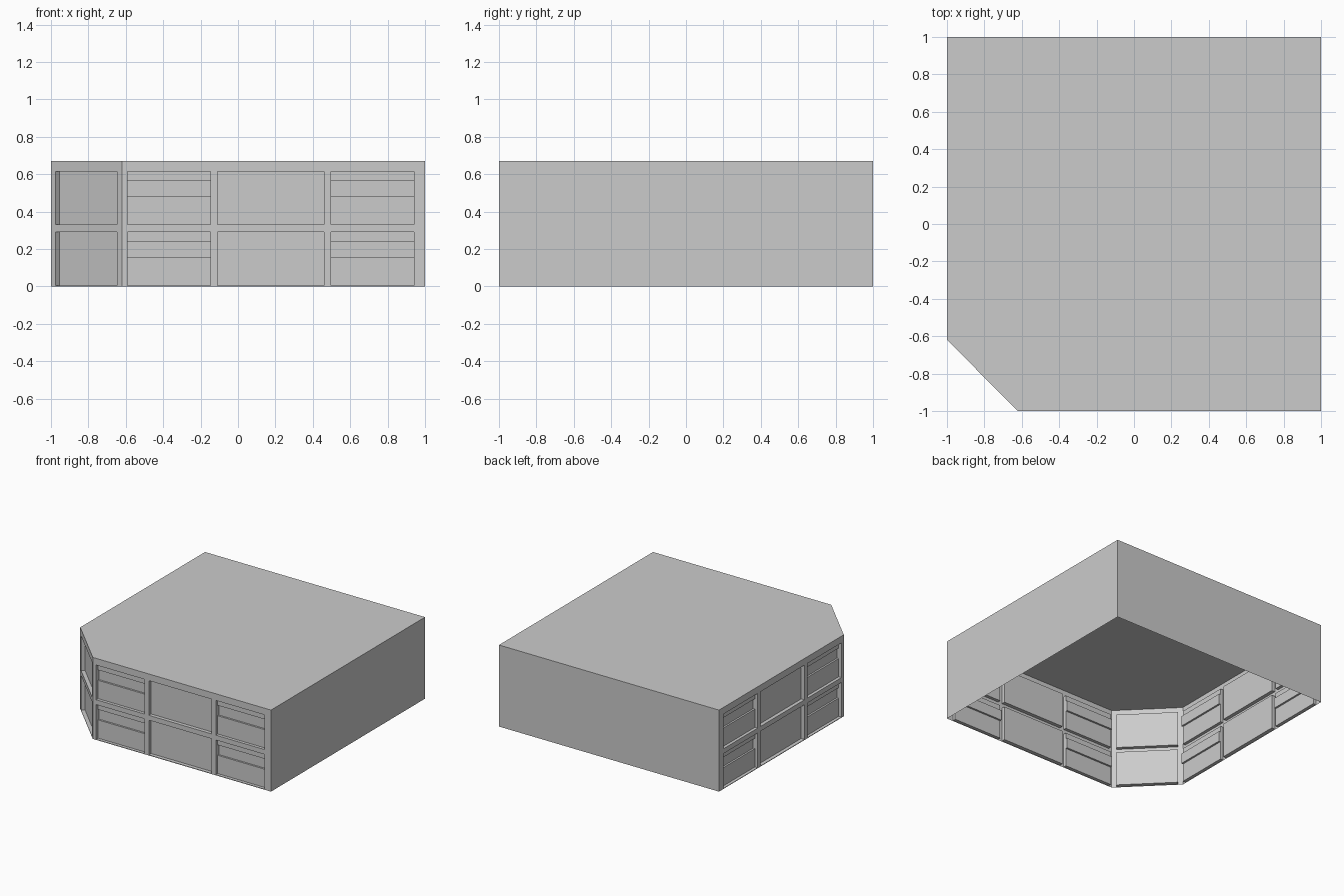
import bpy
import bmesh
from mathutils import Vector

cube = bpy.data.objects.get("Cube")
if cube:
    bpy.data.objects.remove(cube, do_unlink=True)

H = 0.67          # building height
CUT = -0.62       # where the chamfered corner starts
LOW, HIGH = 0.005, 0.33   # sill heights of the two floors
MAIN, SIDE, SLOT = 0.03, 0.025, 0.04   # recess depths

grey = bpy.data.materials.new("light_grey")
grey.use_nodes = True
colour = (0.6, 0.6, 0.6, 1)
grey.diffuse_color = colour
grey.node_tree.nodes["Principled BSDF"].inputs["Base Color"].default_value = colour


def make_object(name, quads):
    bm = bmesh.new()
    for points in quads:
        bm.faces.new([bm.verts.new(p) for p in points])
    bmesh.ops.remove_doubles(bm, verts=bm.verts, dist=0.0005)
    mesh = bpy.data.meshes.new(name)
    bm.to_mesh(mesh)
    bm.free()
    mesh.materials.append(grey)
    obj = bpy.data.objects.new(name, mesh)
    bpy.context.collection.objects.link(obj)


def window_panels(columns):
    """Recessed rectangles (s0, s1, z0, z1, depth) on both floors."""
    panels = []
    for sill in (LOW, HIGH):
        for s0, s1, slotted in columns:
            panels.append((s0, s1, sill, sill + 0.285, SIDE if slotted else MAIN))
            if slotted:
                panels.append((s0, s1, sill + 0.15, sill + 0.235, SLOT))
    return panels


def recessed_wall(name, start, end, columns):
    """Wall skin split on a grid, with cells pushed inward and reveals between."""
    start, end = Vector((*start, 0)), Vector((*end, 0))
    along = (end - start).normalized()
    inward = Vector((-along.y, along.x, 0))
    panels = window_panels(columns)
    ss = sorted({0, (end - start).length, *(v for p in panels for v in p[:2])})
    zs = sorted({0, H, *(round(v, 4) for p in panels for v in p[2:4])})

    def point(s, d, z):
        return start + along * s + inward * d + Vector((0, 0, z))

    def depth(i, j):
        s, z = (ss[i] + ss[i + 1]) / 2, (zs[j] + zs[j + 1]) / 2
        return max([p[4] for p in panels if p[0] < s < p[1] and p[2] < z < p[3]],
                   default=0)

    quads = []
    for i in range(len(ss) - 1):
        for j in range(len(zs) - 1):
            s0, s1, z0, z1 = ss[i], ss[i + 1], zs[j], zs[j + 1]
            d = depth(i, j)
            quads.append([point(s0, d, z0), point(s1, d, z0),
                          point(s1, d, z1), point(s0, d, z1)])
            if i and depth(i - 1, j) != d:      # upright reveal
                a = depth(i - 1, j)
                quads.append([point(s0, a, z0), point(s0, d, z0),
                              point(s0, d, z1), point(s0, a, z1)])
            if j and depth(i, j - 1) != d:      # sill or lintel
                a = depth(i, j - 1)
                quads.append([point(s0, a, z0), point(s1, a, z0),
                              point(s1, d, z0), point(s0, d, z0)])
    make_object(name, quads)


# Flat roof and the two plain walls; the underside stays open
outline = [(-1, CUT), (CUT, -1), (1, -1), (1, 1), (-1, 1)]
make_object("roof", [[(x, y, H) for x, y in outline]])
for name, (a, b) in {"plain_side_wall": outline[2:4], "back_wall": outline[3:5]}.items():
    make_object(name, [[(*a, 0), (*b, 0), (*b, H), (*a, H)]])

# Windowed walls: the two long ones mirror each other across the cut corner
length = 1 - CUT
columns = [(0.03, 0.472, True), (0.51, 1.08, False), (1.118, 1.56, True)]
mirrored = [(length - s1, length - s0, slotted) for s0, s1, slotted in columns]
recessed_wall("front_wall", (CUT, -1), (1, -1), columns)
recessed_wall("windowed_side_wall", (-1, 1), (-1, CUT), mirrored)
recessed_wall("corner_wall", (-1, CUT), (CUT, -1), [(0.035, 0.5, False)])
